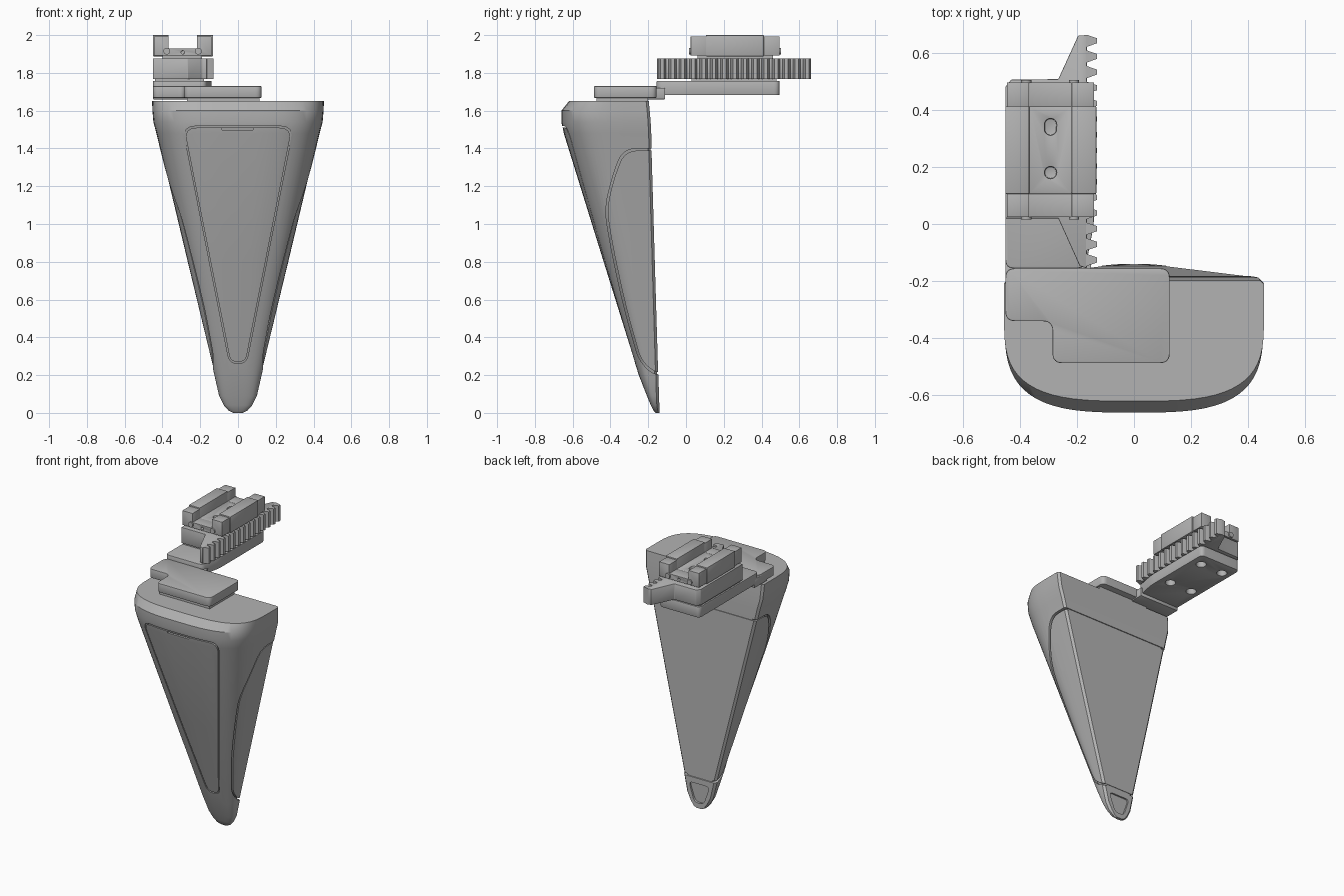
import bpy, bmesh, math
from mathutils import Vector

cube = bpy.data.objects.get("Cube")
if cube:
    bpy.data.objects.remove(cube, do_unlink=True)

grey = bpy.data.materials.new("plain grey")
grey.use_nodes = True
grey.diffuse_color = (0.45, 0.45, 0.45, 1)
grey.node_tree.nodes["Principled BSDF"].inputs["Base Color"].default_value = grey.diffuse_color


def skin(name, loops):
    """Closed solid through a list of point loops with equal counts."""
    bm = bmesh.new()
    rings = [[bm.verts.new(p) for p in loop] for loop in loops]
    count = len(rings[0])
    for low, high in zip(rings, rings[1:]):
        for i in range(count):
            j = (i + 1) % count
            bm.faces.new((low[i], low[j], high[j], high[i]))
    bm.faces.new(rings[0])
    bm.faces.new(rings[-1])
    bmesh.ops.recalc_face_normals(bm, faces=bm.faces)
    mesh = bpy.data.meshes.new(name)
    bm.to_mesh(mesh)
    bm.free()
    mesh.materials.append(grey)
    obj = bpy.data.objects.new(name, mesh)
    bpy.context.collection.objects.link(obj)
    return obj


def extrude(name, outline, axis, start, end):
    place = {"x": lambda p, a: (a, p[0], p[1]),
             "y": lambda p, a: (p[0], a, p[1]),
             "z": lambda p, a: (p[0], p[1], a)}[axis]
    return skin(name, [[place(p, a) for p in outline] for a in (start, end)])


def box(name, x, y, z):
    return extrude(name, [(x[0], y[0]), (x[1], y[0]), (x[1], y[1]), (x[0], y[1])], "z", *z)


def disc(x, y, r, stretch=0):
    turn = [math.tau * i / 24 for i in range(24)]
    return [(x + r * math.cos(t), y + r * math.sin(t) + math.copysign(stretch, math.sin(t)))
            for t in turn]


def fillet(corners, radius, steps=6):
    """Round every corner of a polygon with a short curve."""
    out = []
    pts = [Vector(c) for c in corners]
    for i, p in enumerate(pts):
        a, b = pts[i - 1] - p, pts[(i + 1) % len(pts)] - p
        reach = min(radius, a.length * 0.48, b.length * 0.48)
        a, b = p + a.normalized() * reach, p + b.normalized() * reach
        for s in range(steps + 1):
            t = s / steps
            out.append(tuple(a * (1 - t) ** 2 + p * 2 * t * (1 - t) + b * t * t))
    return out


def apply(obj, kind, **settings):
    bpy.context.view_layer.objects.active = obj
    mod = obj.modifiers.new(kind, kind)
    for key, value in settings.items():
        setattr(mod, key, value)
    bpy.ops.object.modifier_apply(modifier=mod.name)


def cut(obj, tool, operation="DIFFERENCE"):
    apply(obj, "BOOLEAN", object=tool, operation=operation, solver="EXACT")
    bpy.data.objects.remove(tool, do_unlink=True)


def finish(obj, bevel=0.0):
    if bevel:
        apply(obj, "BEVEL", width=bevel, segments=2, limit_method="ANGLE")
    bpy.ops.object.select_all(action="DESELECT")
    obj.select_set(True)
    bpy.context.view_layer.objects.active = obj
    bpy.ops.object.shade_smooth_by_angle(angle=math.radians(32))


# Tapered body: height, half width, front y, back y
rows = [(0, .025, -.16, -.14), (.012, .05, -.172, -.14), (.04, .075, -.186, -.141),
        (.09, .1, -.207, -.143), (.2, .125, -.25, -.146), (.8, .27, -.437, -.164),
        (1.48, .432, -.648, -.184), (1.54, .448, -.66, -.187),
        (1.6, .453, -.66, -.192), (1.65, .455, -.62, -.197)]


def section(row, inset):
    z, w, front, back = row
    w, front, back = w - inset, front + inset, back - inset * 0.3
    mid = back + (front - back) * 0.3
    chamfer = min(0.014, w * 0.2)
    loop = [(-w, back - chamfer, z), (-w + chamfer, back, z),
            (w - chamfer, back, z), (w, back - chamfer, z)]
    for i in range(33):
        t = math.pi * i / 32
        c, s = math.cos(t), max(math.sin(t), 0)
        loop.append((math.copysign(abs(c) ** 0.62, c) * w, mid + (front - mid) * s ** 0.62, z))
    return loop


def taper(name, inset, use=rows):
    return skin(name, [section(r, inset) for r in use])


def pad_profile(name, gap):
    side = [(.1, .2), (-.175, .2), (-.25, .28), (-.33, .56), (-.397, .87), (-.432, 1.08),
            (-.39, 1.25), (-.335, 1.4), (.1, 1.4)]
    shrunk = [(y + gap * (y < 0), z + gap * (z < 0.25) - gap * (z > 1.3)) for y, z in side]
    return extrude(name, fillet(shrunk, 0.15), "x", -1, 1)


def panel_profile(name, gap):
    top, low = 1.518 - gap, .262 + gap
    outline = fillet([(.294 - gap, top), (-.294 + gap, top), (-.045 + gap * .7, low),
                      (.045 - gap * .7, low)], 0.07)
    depth = lambda z: -.25 - .31 * (z - .2) + .035
    return skin(name, [[(x, -1, z) for x, z in outline],
                       [(x, depth(z), z) for x, z in outline]])


body = taper("finger_body", 0)
cut(body, pad_profile("pad_cutter", 0))
cut(body, panel_profile("panel_cutter", 0))
tip = fillet([(-.08, .165), (.08, .165), (.035, .035), (-.035, .035)], 0.03)
cut(body, extrude("tip_cutter", tip, "y", -.156, .1))
finish(body)

pad = taper("grip_pad", 0.004)
cut(pad, pad_profile("pad_shape", 0.011), "INTERSECT")
finish(pad)

panel = taper("front_panel", 0.001)
cut(panel, panel_profile("panel_shape", 0.008), "INTERSECT")
cut(panel, box("latch_cutter", (-.085, .08), (-.7, -.63), (1.497, 1.507)))
finish(panel)

finish(taper("inner_core", 0.02, rows[4:-2]))

# Bracket on top of the body
finish(box("bracket_base", (-.27, .115), (-.475, -.2), (1.64, 1.69)))
bracket = fillet([(-.285, -.487), (.125, -.487), (.125, -.155), (-.45, -.155),
                  (-.45, -.34), (-.285, -.34)], 0.035)
finish(extrude("bracket_plate", bracket, "z", 1.668, 1.73), 0.004)
finish(box("bracket_step", (-.45, -.15), (-.25, -.11), (1.66, 1.72)), 0.004)

# Arm plate with bolt holes underneath
arm = extrude("arm_plate", fillet([(-.45, -.155), (-.17, -.155), (-.14, .0), (-.14, .495),
                                   (-.45, .495)], 0.03), "z", 1.682, 1.757)
for x in (-.385, -.215):
    for y in (.1, .4):
        cut(arm, extrude("bolt_cutter", disc(x, y, .032), "z", 1.6, 1.735))
finish(arm, 0.004)

# Rack carrier, toothed edge and its spacer
carrier = [(-.45, .02), (-.265, .02), (-.19, -.147), (-.165, -.155), (-.165, .66),
           (-.195, .66), (-.265, .507), (-.43, .505), (-.45, .48)]
finish(extrude("rack_carrier", carrier, "z", 1.767, 1.877), 0.003)
finish(box("carrier_spacer", (-.44, -.18), (.03, .48), (1.74, 1.78)))
pitch = 0.0548
for i in range(15):
    y = -.126 + i * pitch
    tooth = [(-.175, y - .021), (-.165, y - .021), (-.13, y - .009),
             (-.13, y + .009), (-.165, y + .021), (-.175, y + .021)]
    finish(extrude("rack_tooth", tooth, "z", 1.767, 1.877))


# Slider carriage: channel-shaped middle with two end caps
def channel(name, left, right, bottom, top, y):
    shape = [(left, bottom), (right, bottom), (right, top), (-.218, top),
             (-.218, 1.93), (-.367, 1.93), (-.367, top), (left, top)]
    return extrude(name, shape, "y", *y)


finish(box("slider_foot", (-.4, -.19), (.06, .46), (1.86, 1.9)))
middle = channel("slider_middle", -.45, -.132, 1.888, 2, (.105, .412))
cut(middle, extrude("slot_cutter", disc(-.292, .34, .021, .008), "z", 1.905, 2.1))
cut(middle, extrude("hole_cutter", disc(-.292, .18, .021), "z", 1.905, 2.1))
finish(middle, 0.003)
for end, (y0, y1) in {"front": (.025, .106), "back": (.411, .495)}.items():
    cap = channel("slider_cap_" + end, -.445, -.14, 1.893, 1.992, (y0, y1))
    outer = y0 if end == "front" else y1
    cut(cap, extrude("port_cutter", disc(-.292, 1.909, .009), "y", outer - .02, outer + .02))
    finish(cap, 0.004)
    for x in (-.377, -.21):
        finish(extrude("cap_screw_" + end, disc(x, 1.915, .018), "y", outer - .009, outer + .009))
